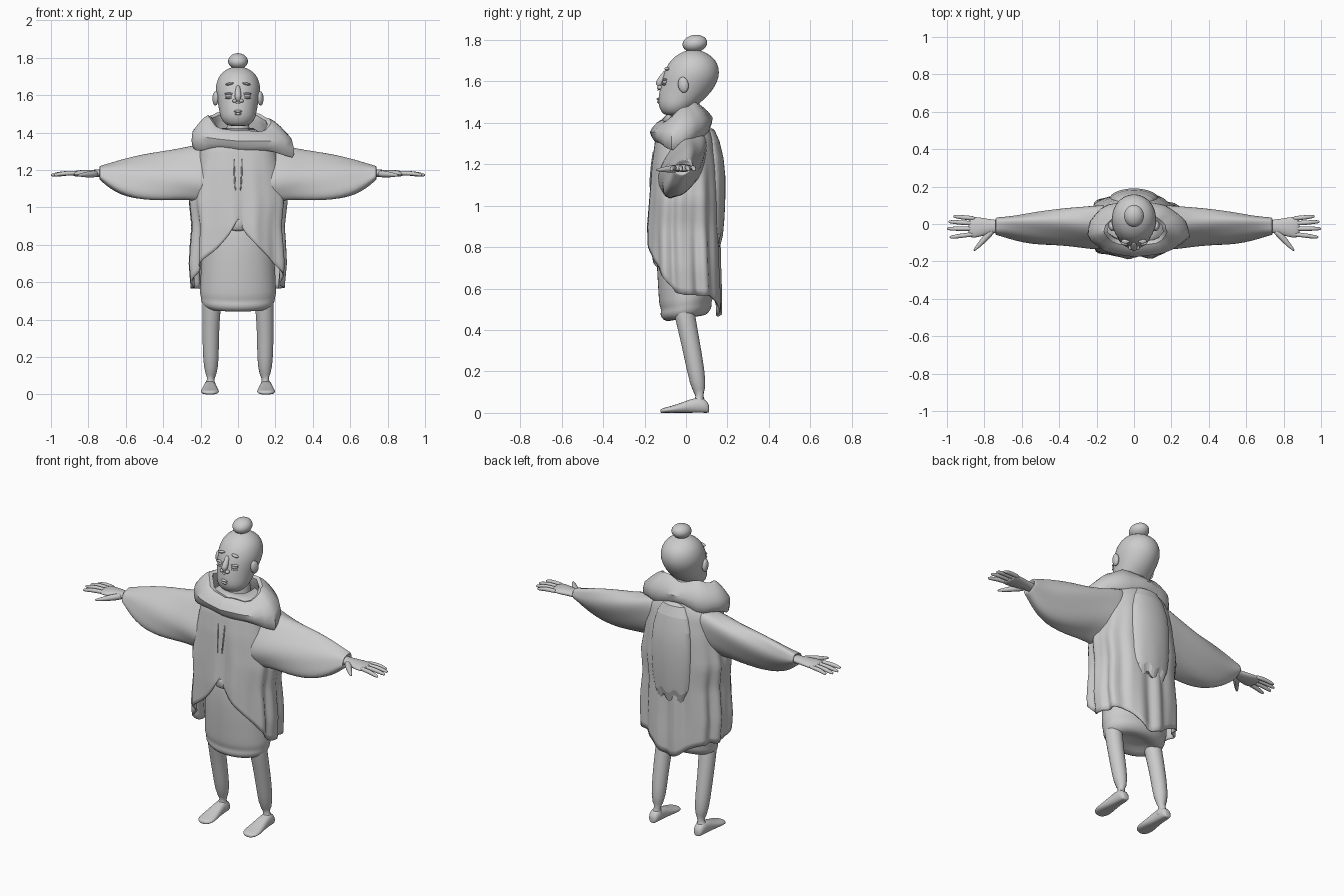
import bpy, bmesh
from math import sin, cos, pi, radians
from mathutils import Vector


def loft(name, rings, cap=True, sub=1, smooth=180, thick=0):
    """Skin a list of equal-length closed rings."""
    bm = bmesh.new()
    vs = [[bm.verts.new(p) for p in r] for r in rings]
    n = len(rings[0])
    for a, b in zip(vs, vs[1:]):
        for i in range(n):
            j = (i + 1) % n
            bm.faces.new((a[i], a[j], b[j], b[i]))
    if cap:
        for r in (vs[0], vs[-1]):
            c = bm.verts.new(sum((v.co for v in r), Vector()) / n)
            for i in range(n):
                bm.faces.new((r[i], r[(i + 1) % n], c))
    bmesh.ops.recalc_face_normals(bm, faces=bm.faces[:])
    me = bpy.data.meshes.new(name)
    bm.to_mesh(me)
    bm.free()
    return finish(name, me, sub, smooth, thick)


def finish(name, me, sub, smooth, thick=0):
    ob = bpy.data.objects.new(name, me)
    bpy.context.collection.objects.link(ob)
    bpy.ops.object.select_all(action='DESELECT')
    ob.select_set(True)
    bpy.context.view_layer.objects.active = ob
    if thick:
        m = ob.modifiers.new("thickness", 'SOLIDIFY')
        m.thickness, m.offset = thick, 0
    if sub:
        m = ob.modifiers.new("smooth", 'SUBSURF')
        m.levels = m.render_levels = sub
    if smooth == 180:
        for p in me.polygons:
            p.use_smooth = True
    else:
        bpy.ops.object.shade_smooth_by_angle(angle=radians(smooth))
    return ob


def ball(name, loc, size, rot=(0, 0, 0)):
    me = bpy.data.meshes.new(name)
    bm = bmesh.new()
    bmesh.ops.create_uvsphere(bm, u_segments=24, v_segments=14, radius=1)
    bm.to_mesh(me)
    bm.free()
    ob = finish(name, me, 0, 180)
    ob.location, ob.scale, ob.rotation_euler = loc, size, rot
    return ob


def flat(z, yf, yb, rx, n=24, tilt=0, scallop=0):
    """Horizontal ring from front y to back y; angle 0 faces the front."""
    yc, ry = (yf + yb) / 2, (yb - yf) / 2
    out = []
    for i in range(n):
        a = 2 * pi * i / n
        y = yc - ry * cos(a)
        out.append((rx * sin(a), y, z + tilt * y - scallop * abs(cos(4 * a))))
    return out


def upright(x, yc, zc, ry, rz, n=16, fold=0, shear=0):
    """Ring in the plane across the arm."""
    out = []
    for i in range(n):
        a = 2 * pi * i / n
        k = 1 + fold * cos(5 * a + 9 * abs(x))
        dz = rz * k * sin(a)
        out.append((x, yc + ry * k * cos(a) + shear * dz, zc + dz))
    return out


def tube(name, pts, n=10):
    """Round tube through (x, y, z, radius) points."""
    rings = []
    for i, p in enumerate(pts):
        a, b = pts[max(i - 1, 0)], pts[min(i + 1, len(pts) - 1)]
        q = (Vector(b[:3]) - Vector(a[:3])).to_track_quat('Z', 'Y')
        rings.append([Vector(p[:3]) + q @ Vector((p[3] * cos(2 * pi * k / n), p[3] * sin(2 * pi * k / n), 0))
                      for k in range(n)])
    return loft(name, rings)


def table(rows, x):
    """Linear interpolation of rows (key, values...), keys rising."""
    if x <= rows[0][0]:
        return rows[0][1:]
    for a, b in zip(rows, rows[1:]):
        if x <= b[0]:
            t = (x - a[0]) / (b[0] - a[0])
            return [u + (v - u) * t for u, v in zip(a[1:], b[1:])]
    return rows[-1][1:]


# head, neck and hair bun
head = [(1.436, -.1, -.01, .05), (1.45, -.118, .015, .075), (1.48, -.133, .05, .094), (1.51, -.135, .085, .1),
        (1.55, -.13, .125, .107), (1.6, -.118, .154, .118), (1.64, -.108, .163, .122), (1.69, -.085, .154, .11),
        (1.722, -.053, .124, .086), (1.744, -.015, .085, .052), (1.753, .02, .055, .018)]
loft("head", [flat(*r) for r in head])
loft("neck", [flat(1.34, -.06, .08, .075), flat(1.42, -.04, .07, .06), flat(1.52, -.04, .07, .055)])
ball("hair_bun", (0, .043, 1.782), (.053, .06, .042), (.15, 0, 0))

# face
tube("nose", [(0, -.095, 1.65, .012), (0, -.118, 1.61, .017), (0, -.137, 1.58, .023), (0, -.13, 1.558, .02)])
for s in (1, -1):
    ball("nostril", (.018 * s, -.126, 1.57), (.012, .014, .01))
    ball("ear", (.12 * s, -.013, 1.583), (.016, .026, .038), (.15, 0, -.25 * s))
    ball("eye", (.046 * s, -.1, 1.598), (.021, .014, .013))
    ball("upper_eyelid", (.046 * s, -.1, 1.608), (.025, .014, .006))
    ball("eye_bag", (.046 * s, -.104, 1.585), (.023, .012, .005))
    ball("eyebrow", (.045 * s, -.092, 1.661), (.022, .012, .007), (0, .2 * s, 0))
ball("upper_lip", (0, -.131, 1.514), (.022, .011, .007))
ball("lower_lip", (0, -.129, 1.5), (.018, .011, .007))

# draped cowl, lopsided towards +x: angle, x, y, z, half width, half height, lean
cowl = [(0, 0, -.13, 1.355, .036, .05, .1), (45, .15, -.115, 1.355, .04, .058, .4), (75, .235, -.06, 1.36, .045, .085, .6),
        (105, .215, .01, 1.395, .04, .09, .6), (140, .14, .065, 1.42, .035, .075, .4), (180, 0, .085, 1.425, .035, .065, .3),
        (225, -.13, .065, 1.425, .035, .075, .4), (260, -.19, 0, 1.415, .038, .085, .5),
        (290, -.2, -.06, 1.40, .038, .085, .4), (325, -.12, -.11, 1.37, .04, .065, .2), (360, 0, -.13, 1.355, .036, .05, .1)]
rings = []
for i in range(28):
    a = 360 * i / 28
    x, y, z, w, h, lean = table(cowl, a)
    d = Vector((sin(radians(a)), -cos(radians(a)), 0))
    h *= 1 + .12 * sin(5 * radians(a) + 1)
    rings.append([Vector((x, y, z)) + d * (w * cos(t) * (1 + .25 * cos(3 * t)) - lean * h * sin(t))
                  + Vector((0, 0, h * sin(t))) for t in [2 * pi * k / 12 for k in range(12)]])
loft("cowl", rings + rings[:1], cap=False, sub=0, smooth=40)

# coat: body profile (z, half width, front, back) and hem height by angle from the front
body = [(.45, .235, -.17, .16), (.57, .24, -.175, .16), (.7, .25, -.178, .155), (.9, .238, -.178, .15),
        (1.03, .255, -.17, .15), (1.2, .225, -.16, .145), (1.32, .2, -.145, .13), (1.38, .15, -.12, .11),
        (1.42, .08, -.07, .09)]
hem = [(0, .94), (6, .89), (12, .85), (24, .79), (50, .69), (66, .62), (76, .58), (90, .57), (135, .565), (152, .53),
       (166, .485), (180, .465)]
rings = []
N, ROWS = 96, 26
for r in range(ROWS + 1):
    ring = []
    for i in range(N):
        a = 2 * pi * i / N
        deg = abs((a * 180 / pi + 180) % 360 - 180)
        h = table(hem, deg)[0]
        z = 1.42 + (h - 1.42) * r / ROWS
        rx, yf, yb = table(body, z)
        # folds deepen towards the hem
        k = 1 + min(1, max(0, (1.3 - z) / .5)) * (.045 * cos(11 * a + 2 * z) + .025 * cos(17 * a + 1))
        sx, cy = sin(a), cos(a)
        q = (abs(sx) ** 2.6 + abs(cy) ** 2.6) ** (-1 / 2.6)
        ring.append((rx * sx * q * k, (yf + yb) / 2 - (yb - yf) / 2 * cy * q * k, z))
    rings.append(ring)
loft("coat", rings, cap=False, sub=0, thick=.008)

# front placket and tie
for s in (1, -1):
    tube("placket_edge", [(.022 * s, -.158, 1.26, .004), (.02 * s, -.168, 1.18, .005), (.014 * s, -.175, 1.09, .004)], 6)
loft("tie", [flat(.875, -.17, -.14, .042, 8), flat(.9, -.182, -.15, .034, 8), flat(.94, -.182, -.15, .024, 8)])

# tunic under the coat, tucked under at the bottom
tunic = [(1.0, -.13, .11, .16), (.85, -.145, .12, .185), (.7, -.14, .125, .198), (.58, -.132, .135, .203),
         (.54, -.13, .135, .206), (.515, -.118, .122, .197), (.495, -.127, .126, .198), (.465, -.112, .112, .18),
         (.45, -.08, .08, .14), (.475, -.04, .04, .08)]
loft("tunic", [flat(*r, n=32, tilt=.16) for r in tunic])

# ribbed pad on the back with a scalloped lower edge
pad = [(1.385, .105, .03, 0), (1.365, .138, .072, 0), (1.31, .162, .102, 0), (1.23, .181, .122, 0), (1.14, .19, .13, 0),
       (1.05, .19, .13, .005), (.96, .186, .126, .015), (.89, .178, .118, .035), (.845, .164, .1, .045)]
loft("back_pad", [flat(z, .08, yb, rx, 40, 0, sc) for z, yb, rx, sc in pad], sub=0, smooth=9)

# arms, hands, legs and feet
sleeve = [(.1, -.01, 1.2, .105, .17), (.2, -.018, 1.19, .105, .155), (.28, -.018, 1.185, .098, .14),
          (.36, -.018, 1.172, .09, .134), (.46, -.022, 1.162, .083, .128), (.55, -.024, 1.157, .073, .115),
          (.63, -.022, 1.16, .06, .093), (.69, -.016, 1.17, .05, .065), (.73, -.012, 1.183, .046, .042),
          (.745, -.012, 1.185, .042, .034), (.725, -.012, 1.184, .032, .024)]
palm = [(.68, -.012, 1.182, .034, .022), (.75, -.012, 1.182, .034, .02), (.8, -.015, 1.182, .047, .02),
        (.85, -.018, 1.182, .058, .018), (.885, -.018, 1.18, .055, .013)]
fingers = [(.03, .04, .965), (.003, .012, .992), (-.025, -.025, 1.0), (-.054, -.07, .985)]
foot = [(.112, .018, .018), (.1, .03, .03), (.07, .038, .034), (.02, .033, .037), (-.04, .021, .047),
        (-.09, .014, .051), (-.115, .011, .038), (-.124, .008, .018)]
for s in (1, -1):
    loft("sleeve", [upright(s * x, y, z, ry, rz, 24, .05, .35) for x, y, z, ry, rz in sleeve])
    loft("palm", [upright(s * x, y, z, ry, rz) for x, y, z, ry, rz in palm])
    for y0, y1, x1 in fingers:
        xm = (.86 + x1) / 2
        tube("finger", [(s * .85, y0, 1.183, .013), (s * xm, (y0 + y1) / 2, 1.184, .0135),
                        (s * (x1 - .015), y1, 1.175, .011), (s * x1, y1, 1.172, .006)], 8)
    tube("thumb", [(s * .755, -.03, 1.18, .022), (s * .795, -.075, 1.177, .019), (s * .83, -.115, 1.174, .013),
                   (s * .856, -.142, 1.172, .006)], 8)
    tube("leg", [(s * .135, -.02, .56, .054), (s * .142, -.004, .46, .05), (s * .146, .022, .34, .046),
                 (s * .145, .048, .2, .043), (s * .144, .065, .1, .036), (s * .147, .066, .06, .036),
                 (s * .15, .062, .02, .04)], 16)
    rings = []
    for y, hgt, w in foot:
        rings.append([(s * .15 + w * cos(t), y, hgt + hgt * max(-.98, min(1, 1.2 * sin(t))))
                      for t in [2 * pi * k / 16 for k in range(16)]])
    loft("foot", rings)
